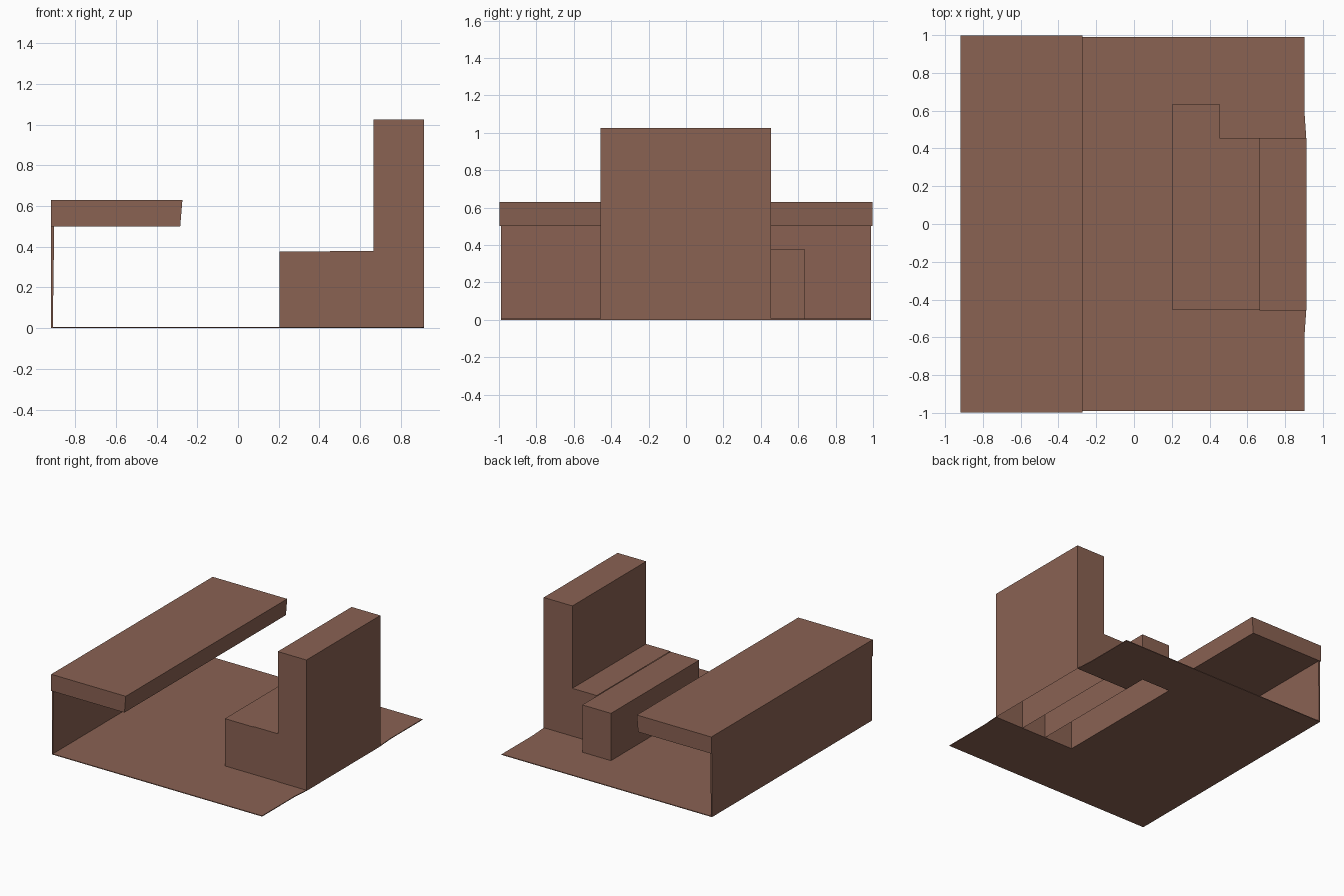
import bpy, bmesh
from mathutils import Vector

if "Cube" in bpy.data.objects:
    bpy.data.objects.remove(bpy.data.objects["Cube"])

brown = bpy.data.materials.new("brown")
brown.diffuse_color = (0.255, 0.122, 0.086, 1)
brown.use_nodes = True
brown.node_tree.nodes["Principled BSDF"].inputs["Base Color"].default_value = brown.diffuse_color


def extrude(name, points, direction, open_sides=()):
    """Extrude a planar profile; faces whose normal matches open_sides are removed."""
    mesh = bpy.data.meshes.new(name)
    bm = bmesh.new()
    base = bm.faces.new([bm.verts.new(p) for p in points])
    result = bmesh.ops.extrude_face_region(bm, geom=[base], use_keep_orig=True)
    moved = [v for v in result["geom"] if isinstance(v, bmesh.types.BMVert)]
    bmesh.ops.translate(bm, verts=moved, vec=direction)
    bmesh.ops.recalc_face_normals(bm, faces=bm.faces[:])
    bm.normal_update()
    gone = [f for f in bm.faces if any(f.normal.dot(Vector(d)) > 0.9 for d in open_sides)]
    bmesh.ops.delete(bm, geom=gone, context='FACES')
    bm.to_mesh(mesh)
    bm.free()
    mesh.materials.append(brown)
    obj = bpy.data.objects.new(name, mesh)
    bpy.context.collection.objects.link(obj)
    return obj


def box(name, x, y, z, open_sides=()):
    pts = [(x[0], y[0], z[0]), (x[1], y[0], z[0]), (x[1], y[1], z[0]), (x[0], y[1], z[0])]
    return extrude(name, pts, (0, 0, z[1] - z[0]), open_sides)


DOWN, LEFT, RIGHT = (0, 0, -1), (-1, 0, 0), (1, 0, 0)

# Thin floor, notched around the chair footprint
floor = [(-.917, -.99), (.902, -.99), (.902, -.6), (.912, -.455), (.205, -.455), (.205, .635),
         (.453, .635), (.453, .455), (.912, .455), (.902, .6), (.902, .99), (-.917, .99)]
extrude("floor", [(x, y, 0) for x, y in floor], (0, 0, .006))

# Desk: slab with a slanted front edge, on a thin back panel
top = [(-.918, .50), (-.284, .50), (-.273, .63), (-.918, .63)]
extrude("desk_top", [(x, -.998, z) for x, z in top], (0, 1.996, 0))
panel = [(-.918, 0), (-.910, 0), (-.903, .50), (-.918, .50)]
extrude("desk_back_panel", [(x, -.99, z) for x, z in panel], (0, 1.98, 0))

# Chair: hollow shells, open underneath
box("chair_front", (.205, .453), (-.455, .635), (0, .376), [DOWN])
box("chair_seat", (.453, .665), (-.455, .455), (0, .38), [DOWN, LEFT, RIGHT])
box("chair_back", (.665, .913), (-.458, .455), (0, 1.025), [DOWN])
